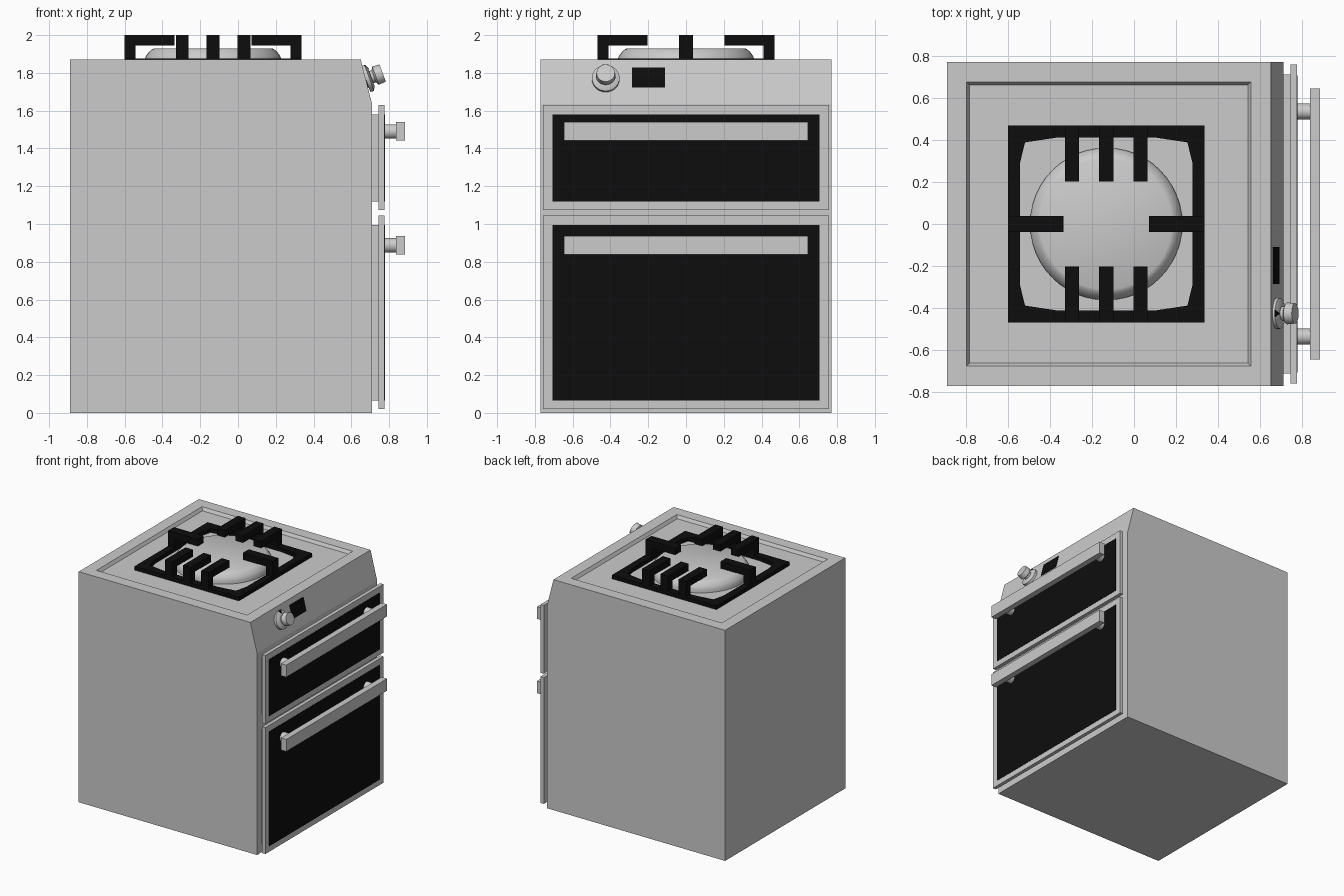
import bpy, bmesh, math
from mathutils import Matrix, Vector

if "Cube" in bpy.data.objects:
    bpy.data.objects.remove(bpy.data.objects["Cube"])

black = bpy.data.materials.new("black")
black.diffuse_color = (0.004, 0.004, 0.004, 1)
black.use_nodes = True
black.node_tree.nodes["Principled BSDF"].inputs["Base Color"].default_value = black.diffuse_color


def finish(name, bm, mat=None, smooth=False):
    bmesh.ops.recalc_face_normals(bm, faces=bm.faces)
    me = bpy.data.meshes.new(name)
    bm.to_mesh(me)
    bm.free()
    ob = bpy.data.objects.new(name, me)
    bpy.context.collection.objects.link(ob)
    if mat:
        me.materials.append(mat)
    if smooth:
        bpy.ops.object.select_all(action='DESELECT')
        ob.select_set(True)
        bpy.context.view_layer.objects.active = ob
        bpy.ops.object.shade_smooth_by_angle(angle=math.radians(35))
    return ob


def box(name, x, y, z, mat=None):
    bm = bmesh.new()
    bmesh.ops.create_cube(bm, size=1)
    for v in bm.verts:
        v.co = [lo + (c + 0.5) * (hi - lo) for c, (lo, hi) in zip(v.co, (x, y, z))]
    return finish(name, bm, mat)


def prism(bm, pts, vec):
    face = bm.faces.new([bm.verts.new(p) for p in pts])
    ext = bmesh.ops.extrude_face_region(bm, geom=[face])
    bmesh.ops.translate(bm, vec=vec, verts=[v for v in ext['geom'] if isinstance(v, bmesh.types.BMVert)])


def lathe(name, profile, matrix, steps=40):
    bm = bmesh.new()
    vs = [bm.verts.new((r, 0, z)) for r, z in profile]
    es = [bm.edges.new(e) for e in zip(vs, vs[1:])]
    bmesh.ops.spin(bm, geom=vs + es, cent=(0, 0, 0), axis=(0, 0, 1), angle=math.tau, steps=steps)
    bmesh.ops.remove_doubles(bm, verts=bm.verts, dist=1e-4)
    bm.transform(matrix)
    return finish(name, bm, smooth=True)


# body: side profile with sloped control panel, sunken cooktop
bm = bmesh.new()
side = [(-0.89, 0), (0.71, 0), (0.71, 1.635), (0.65, 1.87), (-0.89, 1.87)]
prism(bm, [(x, -0.77, z) for x, z in side], (0, 1.54, 0))
bmesh.ops.recalc_face_normals(bm, faces=bm.faces)
top = max(bm.faces, key=lambda f: f.calc_center_median().z)
bmesh.ops.inset_region(bm, faces=[top], thickness=0.133)
bmesh.ops.inset_region(bm, faces=[top], thickness=0.02)
bmesh.ops.translate(bm, vec=(0, 0, -0.025), verts=top.verts)
finish("oven_body", bm)

# doors with glass and handles
for tag, z0, z1, g0, g1, hz in (("upper", 1.075, 1.63, 1.12, 1.58, 1.49),
                                ("lower", 0.02, 1.045, 0.065, 0.995, 0.887)):
    box(tag + "_door_back", (0.70, 0.745), (-0.71, 0.71), (g0, g1))
    box(tag + "_door", (0.745, 0.775), (-0.757, 0.757), (z0, z1))
    box(tag + "_door_glass", (0.76, 0.777), (-0.707, 0.707), (g0, g1), black)
    box(tag + "_handle", (0.837, 0.885), (-0.645, 0.645), (hz - 0.049, hz + 0.049))
    for s in (-1, 1):
        m = Matrix.Translation((0.77, s * 0.535, hz)) @ Matrix.Rotation(math.pi / 2, 4, 'Y')
        lathe(tag + "_handle_post", [(0, 0), (0.038, 0), (0.038, 0.075), (0, 0.075)], m, 24)

# knob and pointer on the slope
km = Matrix.Translation((0.672, -0.425, 1.765)) @ Matrix.Rotation(math.radians(70), 4, 'Y')
lathe("knob", [(0, 0), (0.073, 0.005), (0.073, 0.024), (0.05, 0.036), (0.034, 0.036),
               (0.034, 0.05), (0.052, 0.06), (0.048, 0.1), (0, 0.1)], km, 32)
bm = bmesh.new()
prism(bm, [(-0.073, -0.016, 0.022), (-0.073, 0.016, 0.022), (-0.045, 0, 0.034)], (0, 0, 0.006))
bm.transform(km)
finish("knob_pointer", bm, black)

# display following the slope
bm = bmesh.new()
slope = lambda z: 0.65 + 0.06 * (1.87 - z) / 0.235
prism(bm, [(slope(z) - 0.01, y, z) for y, z in
           ((-0.285, 1.72), (-0.11, 1.72), (-0.11, 1.825), (-0.285, 1.825))], (0.014, 0, 0.003))
finish("display", bm, black)

# burner dome
CX = -0.132
lathe("burner", [(0, 1.84), (0.362, 1.84), (0.362, 1.87), (0.355, 1.89), (0.34, 1.91),
                 (0.326, 1.923), (0.312, 1.93), (0, 1.93)], Matrix.Translation((CX, 0, 0)), 48)

# grate base ring: square outside, slightly bowed inside
bm = bmesh.new()
outer, inner = [], []
for sx, sy in ((1, 1), (-1, 1), (-1, -1), (1, -1)):
    o = [(0.468, 0.29), (0.468, 0.468), (0.24, 0.468)]
    i = [(0.41, 0.29), (0.386, 0.388), (0.24, 0.41)]
    if sx * sy < 0:
        o.reverse()
        i.reverse()
    outer += [bm.verts.new((CX + sx * x, sy * y, 1.843)) for x, y in o]
    inner += [bm.verts.new((CX + sx * x, sy * y, 1.843)) for x, y in i]
n = len(outer)
faces = [bm.faces.new((outer[k], outer[(k + 1) % n], inner[(k + 1) % n], inner[k])) for k in range(n)]
ext = bmesh.ops.extrude_face_region(bm, geom=faces)
bmesh.ops.translate(bm, vec=(0, 0, 0.033), verts=[v for v in ext['geom'] if isinstance(v, bmesh.types.BMVert)])
finish("grate_frame", bm, black)


# grate fingers: L-shaped, leg on the frame and arm reaching inwards
def finger(offset, angle, half):
    bm = bmesh.new()
    prof = [(0.468, 1.86), (0.468, 2.0), (0.203, 2.0), (0.203, 1.945), (0.41, 1.945), (0.41, 1.86)]
    prism(bm, [(r, offset - half, z) for r, z in prof], (0, 2 * half, 0))
    bm.transform(Matrix.Translation((CX, 0, 0)) @ Matrix.Rotation(angle, 4, 'Z'))
    finish("grate_finger", bm, black)


for side_sign in (0, 1):
    finger(0, side_sign * math.pi, 0.037)
    for off in (-0.163, 0, 0.163):
        finger(off, math.pi / 2 + side_sign * math.pi, 0.034)
